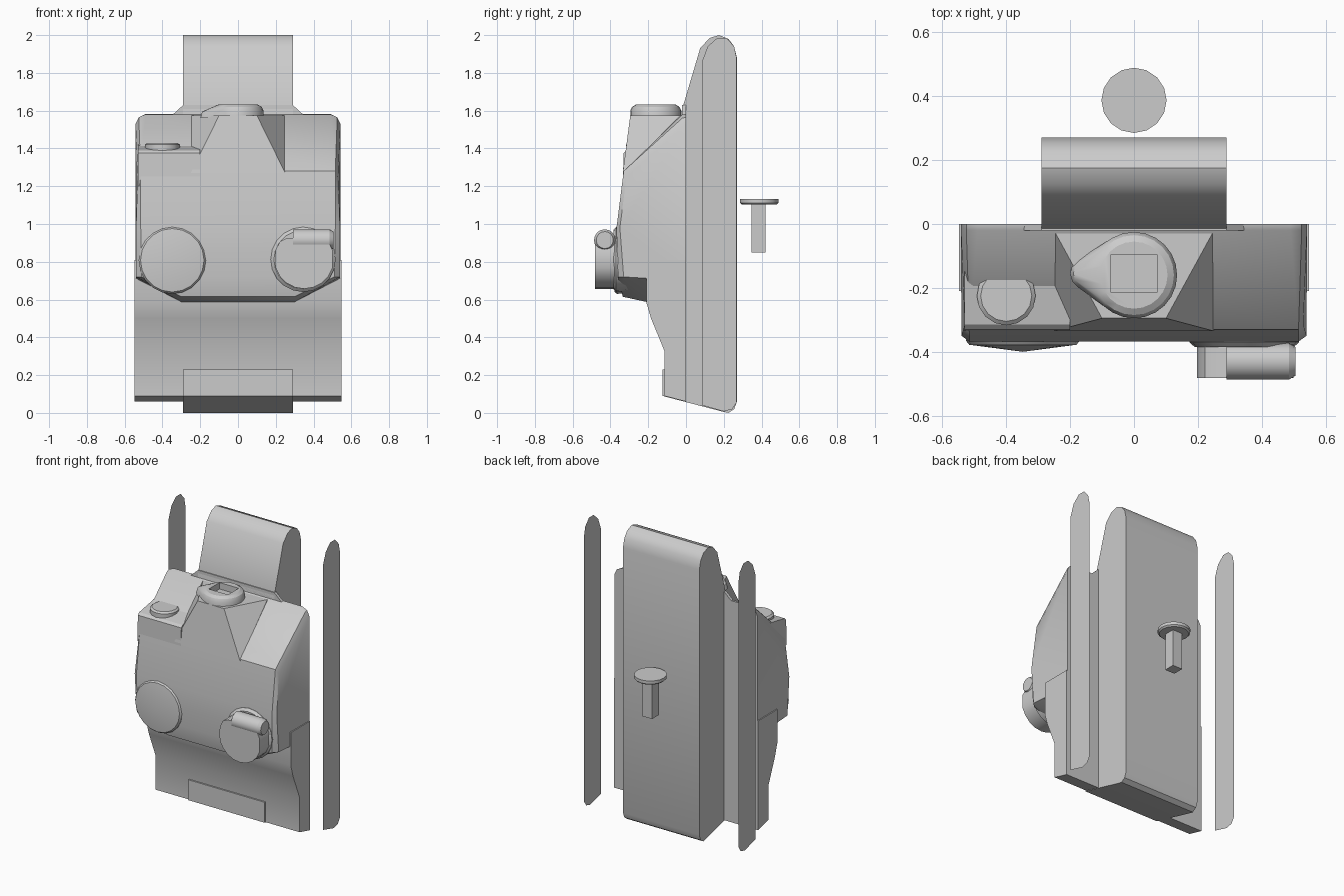
import bpy, bmesh, math
from mathutils import Vector, Matrix

if "Cube" in bpy.data.objects:
    bpy.data.objects.remove(bpy.data.objects["Cube"])


def finish(name, bm, smooth=None):
    bmesh.ops.recalc_face_normals(bm, faces=bm.faces[:])
    me = bpy.data.meshes.new(name)
    bm.to_mesh(me)
    bm.free()
    ob = bpy.data.objects.new(name, me)
    bpy.context.collection.objects.link(ob)
    if smooth:
        bpy.ops.object.select_all(action='DESELECT')
        ob.select_set(True)
        bpy.context.view_layer.objects.active = ob
        bpy.ops.object.shade_smooth_by_angle(angle=math.radians(smooth))
    return ob


def hull(name, pts, smooth=None):
    bm = bmesh.new()
    for p in pts:
        bm.verts.new(p)
    res = bmesh.ops.convex_hull(bm, input=bm.verts[:])
    loose = [v for v in bm.verts if not v.link_faces]
    bmesh.ops.delete(bm, geom=loose, context='VERTS')
    bmesh.ops.dissolve_limit(bm, angle_limit=0.02, verts=bm.verts[:], edges=bm.edges[:])
    return finish(name, bm, smooth)


def prism(name, prof, x0, x1, smooth=None):
    """Extrude a (y, z) profile along x; equal ends give a flat plate."""
    bm = bmesh.new()
    f = bm.faces.new([bm.verts.new((x0, y, z)) for y, z in prof])
    if x1 != x0:
        r = bmesh.ops.extrude_face_region(bm, geom=[f])
        vs = [g for g in r['geom'] if isinstance(g, bmesh.types.BMVert)]
        bmesh.ops.translate(bm, verts=vs, vec=(x1 - x0, 0, 0))
    return finish(name, bm, smooth)


def ring(c, r, axis, n=16):
    """Circle of points round c, perpendicular to axis."""
    rot = Vector((0, 0, 1)).rotation_difference(Vector(axis)).to_matrix()
    c = Vector(c)
    return [c + rot @ Vector((r * math.cos(2 * math.pi * i / n), r * math.sin(2 * math.pi * i / n), 0))
            for i in range(n)]


def box(x0, x1, y0, y1, z0, z1):
    return [(x, y, z) for x in (x0, x1) for y in (y0, y1) for z in (z0, z1)]


def mirrored(pts):
    return [(s * x, y, z) for x, y, z in pts for s in (-1, 1)]


# Central back block with rounded top and sloping foot
arc = [(.27, 1.88), (.255, 1.94), (.225, 1.98), (.175, 2.0), (.125, 1.985), (.075, 1.93)]
prism("back_block", [(-.125, .09), (.2, .005), (.225, 0), (.255, .02), (.27, .06)] + arc +
      [(-.02, 1.61), (-.02, .23), (-.125, .23)], -.29, .29, 35)

# Wide lower skirt
prism("lower_skirt", [(0, .06), (0, .81), (-.21, .81), (-.21, .585), (-.185, .5),
                      (-.115, .33), (-.115, .09)], -.548, .548, 35)

# Thin floating side plates
plate = [(.085, .04), (.2, .008), (.245, .02), (.268, .055), (.268, 1.88), (.255, 1.94),
         (.215, 1.985), (.165, 1.985), (.115, 1.94), (.085, 1.86)]
for side, x in (("left", -.587), ("right", .587)):
    prism(side + "_side_plate", plate, x, x)

# Main front body: bevelled shell with sloping shoulders
body = [(.542, 0, .7), (.54, -.33, .72), (.54, -.35, .98), (.53, -.315, 1.25), (.542, 0, 1.53),
        (.525, 0, 1.565), (.49, 0, 1.582), (.49, -.02, 1.58), (.525, -.02, 1.56),
        (.51, -.36, .72), (.515, -.368, .98), (.515, -.33, 1.28),
        (.3, 0, .59), (.3, -.21, .588), (.3, -.335, .615), (.2, -.368, .85)]
hull("front_body", mirrored(body), 30)

# Fillet joining shoulders to block
hull("shoulder_fillet", mirrored([(.35, -.02, 1.575), (.35, 0, 1.575), (.31, -.02, 1.593), (.31, 0, 1.593),
                                  (.29, -.02, 1.63), (.29, 0, 1.63)]))

# Central pyramid hump
hull("top_hump", mirrored([(.245, -.03, 1.575), (.1, -.295, 1.575), (.25, -.335, 1.27),
                           (.25, -.03, 1.27)]))

# Raised left shoulder with a low button
hull("left_step", [(x, y, z) for x in (-.53, -.2) for y, z in
                   ((-.335, 1.2), (-.33, 1.375), (-.315, 1.39), (-.15, 1.42), (-.1, 1.2))])
hull("left_button", [p for z, r in ((1.37, .092), (1.42, .092), (1.43, .08))
                     for p in ring((-.4, -.225, z), r, (0, 0, 1))], 30)

# Teardrop top collar with a square socket
collar = []
for z, r in ((1.56, .135), (1.60, .135), (1.62, .125), (1.632, .105)):
    collar += ring((0, -.16, z), r, (0, 0, 1), 24)
collar += ring((-.15, -.155, 1.56), .05, (0, 0, 1), 12) + ring((-.15, -.155, 1.595), .04, (0, 0, 1), 12)
cap = hull("top_collar", collar, 30)
cutter = hull("socket_cutter", box(-.073, .073, -.213, -.097, 1.588, 1.7))
cutter.hide_render = True
mod = cap.modifiers.new("socket", 'BOOLEAN')
mod.object = cutter
mod.solver = 'EXACT'
bpy.context.view_layer.objects.active = cap
bpy.ops.object.modifier_apply(modifier="socket")
bpy.data.objects.remove(cutter)

# Left domed disc
FRONT = (0, -1, 0)
hull("left_disc", ring((-.348, -.3, .808), .172, FRONT, 20) + ring((-.348, -.365, .808), .178, FRONT, 20) +
     ring((-.348, -.378, .808), .168, FRONT, 20) + [(-.348, -.4, .808)], 20)

# Right knob: base ring, drum and cross handle
hull("right_knob_base", ring((.345, -.3, .812), .168, FRONT, 20) +
     ring((.345, -.37, .812), .172, FRONT, 20) + ring((.345, -.385, .812), .155, FRONT, 20), 30)
hull("right_knob", [(min(max(p.x, .197), .5), p.y, min(p.z, .925))
                    for y in (-.36, -.482) for p in ring((.35, y, .815), .158, FRONT, 20)], 30)
hull("knob_handle", ring((.29, -.43, .915), .057, (1, 0, 0)) + ring((.485, -.43, .915), .057, (1, 0, 0)) +
     ring((.505, -.43, .915), .045, (1, 0, 0)), 30)

# Floating rear peg: round head and square stem
hull("peg_head", ring((0, .387, 1.103), .092, (0, 0, 1)) + ring((0, .387, 1.112), .102, (0, 0, 1)) +
     ring((0, .387, 1.133), .102, (0, 0, 1)), 40)
hull("peg_stem", box(-.037, .037, .347, .422, .848, 1.11))
